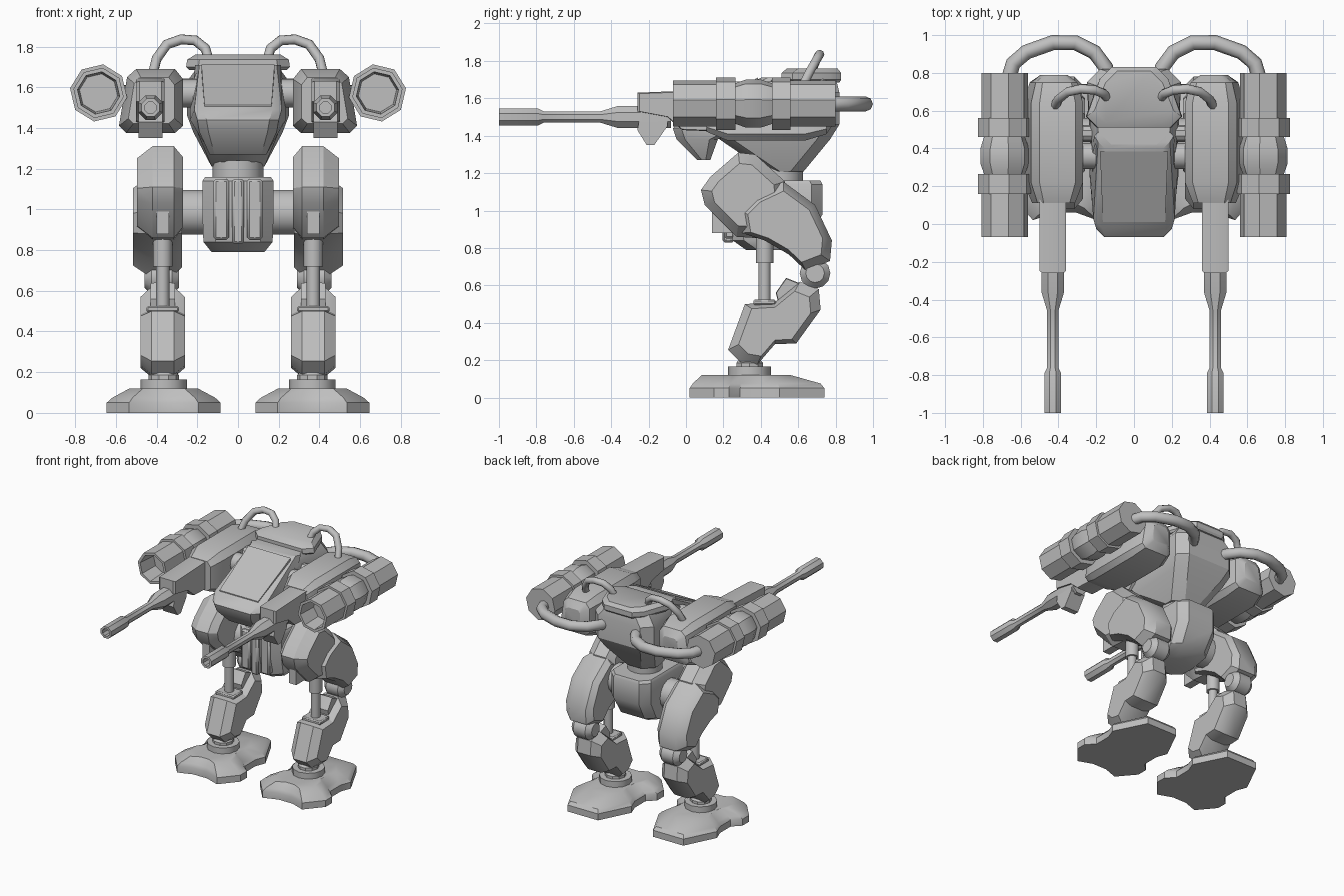
import bpy, bmesh, math
from mathutils import Vector

if "Cube" in bpy.data.objects:
    bpy.data.objects.remove(bpy.data.objects["Cube"])

grey = bpy.data.materials.new("light_grey")
grey.diffuse_color = (0.52, 0.52, 0.52, 1)
grey.use_nodes = True
grey.node_tree.nodes["Principled BSDF"].inputs["Base Color"].default_value = grey.diffuse_color


def finish(ob, mirror=False, bevel=0, angle=32):
    ob.data.materials.clear()
    ob.data.materials.append(grey)
    bpy.ops.object.select_all(action='DESELECT')
    bpy.context.view_layer.objects.active = ob
    ob.select_set(True)
    bpy.ops.object.shade_smooth_by_angle(angle=math.radians(angle))
    if bevel:
        m = ob.modifiers.new("bevel", 'BEVEL')
        m.width, m.segments = bevel, 1
    if mirror:
        ob.modifiers.new("mirror", 'MIRROR').use_mirror_merge = False
    return ob


def loft(name, rings, **kw):
    """Skin a list of equal-length closed rings and cap both ends."""
    bm = bmesh.new()
    vs = [[bm.verts.new(p) for p in r] for r in rings]
    n = len(rings[0])
    for a, b in zip(vs, vs[1:]):
        for i in range(n):
            bm.faces.new((a[i], a[(i + 1) % n], b[(i + 1) % n], b[i]))
    bm.faces.new(vs[0])
    bm.faces.new(vs[-1])
    bmesh.ops.recalc_face_normals(bm, faces=bm.faces)
    me = bpy.data.meshes.new(name)
    bm.to_mesh(me)
    bm.free()
    ob = bpy.data.objects.new(name, me)
    bpy.context.collection.objects.link(ob)
    return finish(ob, **kw)


def hull(name, levels, c=0.05, **kw):
    """Stack of chamfered trapezoids: (z, front half width, back half width, y front, y back)."""
    rings = []
    for z, f, b, y0, y1 in levels:
        k = min(c, (y1 - y0) * 0.35)
        half = [(f - k, y0), (f, y0 + k), (b, y1 - k), (b - k, y1)]
        rings.append([(x, y, z) for x, y in half] + [(-x, y, z) for x, y in reversed(half)])
    return loft(name, rings, **kw)


def prism(name, profile, layers, **kw):
    """Side profile (y, z) swept across x; layers are (x, scale about the centre)."""
    cy = sum(p[0] for p in profile) / len(profile)
    cz = sum(p[1] for p in profile) / len(profile)
    return loft(name, [[(x, cy + (y - cy) * s, cz + (z - cz) * s) for y, z in profile]
                       for x, s in layers], **kw)


def box(name, x0, x1, y0, y1, z0, z1, **kw):
    return prism(name, [(y0, z0), (y1, z0), (y1, z1), (y0, z1)], [(x0, 1), (x1, 1)], **kw)


def lathe(name, profile, centre, axis, n=8, turn=0.0, **kw):
    """Revolve (radius, position) pairs about an axis through the centre."""
    rings = []
    for r, t in profile:
        ring = []
        for i in range(n):
            a = 2 * math.pi * i / n + turn
            u, v = max(r, 0.001) * math.cos(a), max(r, 0.001) * math.sin(a)
            p = {'x': (t, u, v), 'y': (u, t, v), 'z': (u, v, t)}[axis]
            ring.append(Vector(centre) + Vector(p))
        rings.append(ring)
    return loft(name, rings, **kw)


def cable(name, points, radius):
    cu = bpy.data.curves.new(name, 'CURVE')
    cu.dimensions = '3D'
    cu.bevel_depth, cu.bevel_resolution, cu.use_fill_caps = radius, 2, True
    sp = cu.splines.new('POLY')
    sp.points.add(len(points) - 1)
    for p, co in zip(sp.points, points):
        p.co = (*co, 1)
    ob = bpy.data.objects.new(name, cu)
    bpy.context.collection.objects.link(ob)
    bpy.ops.object.select_all(action='DESELECT')
    bpy.context.view_layer.objects.active = ob
    ob.select_set(True)
    bpy.ops.object.convert(target='MESH')
    finish(bpy.context.view_layer.objects.active, mirror=True, angle=50)


# Torso: rear hull, cockpit nose, canopy, brim
hull("torso_hull", [(1.21, .13, .13, .43, .63), (1.38, .20, .22, .18, .77), (1.46, .22, .25, .12, .82),
                    (1.63, .22, .25, .30, .82), (1.71, .19, .19, .42, .80)], c=.07)
hull("cockpit", [(1.27, .14, .13, .06, .13), (1.38, .19, .20, -.05, .17), (1.44, .20, .235, -.07, .30),
                 (1.49, .215, .235, -.02, .38), (1.71, .19, .21, .40, .50)], c=.045)
canopy = [(.165, .01, 1.505), (.18, .385, 1.703)]
loft("canopy", [[(s * x, y, z + d) for s, (x, y, z) in
                 ((1, canopy[0]), (1, canopy[1]), (-1, canopy[1]), (-1, canopy[0]))]
                for d in (-.02, .008)])
hull("brim", [(1.685, .24, .17, .52, .82), (1.70, .255, .18, .51, .83), (1.735, .25, .18, .51, .83),
              (1.76, .21, .15, .54, .81)], c=.06)
lathe("shoulder_axle", [(.07, -.32), (.07, .32)], (0, .36, 1.57), 'x', 12)
lathe("shoulder_rod", [(.045, -.32), (.045, .32)], (0, .48, 1.60), 'x', 10)

# Shoulder pods: one cross-section, shrunk toward both ends
section = [(.585, 1.41), (.545, 1.65), (.50, 1.69), (.31, 1.69), (.27, 1.64), (.27, 1.41), (.31, 1.375), (.55, 1.375)]
loft("shoulder_pod", [[(.42 + (x - .42) * s, y, 1.54 + (z - 1.54) * s) for x, z in section]
                      for y, s in ((.11, .72), (.22, 1), (.64, 1), (.75, .8), (.79, .45))], mirror=True)

# Launcher tubes with two raised bands and an open front
lathe("launcher", [(0, .08), (.095, .08), (.105, -.07), (.125, -.07), (.125, .16), (.142, .16), (.142, .265),
                   (.11, .265), (.13, .32), (.13, .40), (.11, .46), (.142, .46), (.142, .56), (.125, .56),
                   (.125, .80), (0, .80)], (.685, 0, 1.572), 'y', 8, .16, mirror=True)

# Arm guns
lathe("gun_barrel", [(0, -.92), (.03, -.92), (.03, -1), (.048, -1), (.048, -.79), (.032, -.76), (.032, -.46),
                     (.065, -.36), (.065, -.08), (0, -.08)], (.43, 0, 1.5), 'y', 8, math.pi / 8, mirror=True)
prism("gun_body", [(-.26, 1.53), (-.26, 1.63), (.24, 1.65), (.24, 1.42), (-.02, 1.43), (-.10, 1.50)],
      [(.36, .95), (.375, 1), (.485, 1), (.50, .95)], mirror=True)
prism("gun_magazine", [(-.26, 1.43), (-.21, 1.35), (-.17, 1.35), (-.10, 1.45), (-.10, 1.54), (-.24, 1.54)],
      [(.37, 1), (.49, 1)], mirror=True)

# Cables on top and behind
cable("top_cable", [(.42, .62, 1.66), (.40, .66, 1.74), (.35, .70, 1.81), (.28, .715, 1.835),
                    (.21, .71, 1.83), (.16, .69, 1.79), (.14, .66, 1.72)], .025)
cable("rear_cable", [(.66, .78, 1.57), (.64, .85, 1.57), (.57, .91, 1.57), (.43, .96, 1.57), (.31, .96, 1.57),
                     (.21, .91, 1.57), (.15, .83, 1.57), (.14, .76, 1.57)], .04)

# Pelvis
lathe("waist", [(.125, 1.13), (.125, 1.24)], (0, .50, 0), 'z', 16)
hull("pelvis", [(.79, .13, .13, .32, .56), (.84, .17, .16, .25, .65), (.98, .175, .17, .22, .73),
                (1.14, .175, .17, .22, .73), (1.16, .16, .16, .24, .72)], c=.06)
box("pelvis_centre_rib", -.03, .03, .195, .26, .83, 1.15, bevel=.012)
box("pelvis_side_rib", .045, .12, .205, .26, .85, 1.15, mirror=True, bevel=.012)
lathe("hip_axle", [(.112, -.33), (.112, .33)], (0, .45, .985), 'x', 14)

# Legs
prism("thigh", [(.08, 1.11), (.13, 1.18), (.28, 1.31), (.37, 1.30), (.53, 1.155), (.54, .98), (.42, .85),
                (.27, .86), (.10, 1.03)], [(.27, .76), (.315, 1), (.42, 1), (.495, .74)], mirror=True)
prism("knee_guard", [(.36, 1.08), (.52, 1.155), (.69, 1.03), (.78, .84), (.77, .73), (.64, .68), (.55, .765),
                     (.42, .84), (.30, .88), (.28, 1.0)], [(.275, .84), (.315, 1), (.45, 1), (.515, .80)], mirror=True)
box("piston_mount", .34, .40, .14, .30, .88, 1.01, mirror=True)
lathe("knee_joint", [(.05, -.085), (.082, -.05), (.082, .05), (.05, .085)], (.375, .69, .665), 'x', 12, mirror=True)
lathe("piston", [(.033, .50), (.033, .72), (.047, .72), (.047, .88)], (.37, .42, 0), 'z', 12, mirror=True)
box("piston_base", .29, .45, .36, .48, .495, .525, mirror=True, bevel=.008)
prism("shin", [(.225, .255), (.315, .50), (.475, .51), (.61, .62), (.71, .58), (.72, .47),
               (.59, .29), (.475, .285), (.38, .175), (.29, .19)],
      [(.26, .78), (.315, 1), (.425, 1), (.48, .78)], mirror=True)
prism("calf_plate", [(.48, .56), (.535, .64), (.61, .61), (.66, .50), (.50, .48)],
      [(.31, .95), (.33, 1), (.41, 1), (.43, .95)], mirror=True)
lathe("ankle_ball", [(.075, .14), (.075, .185), (.045, .22)], (.365, .34, 0), 'z', 10, mirror=True)
lathe("ankle_ring", [(.115, .10), (.115, .165)], (.365, .34, 0), 'z', 12, mirror=True)

# Feet: notched outline with two front toes, sloped up to a small flat top
half = [(.06, .06), (.17, .02), (.28, .15), (.28, .23), (.22, .29), (.22, .42), (.25, .50), (.13, .74)]
outline = half + [(-x, y) for x, y in reversed(half)]


def foot_ring(z, s, back=.74):
    return [(.365 + x * s, min(.34 + (y - .34) * (s + 1) / 2, back), z) for x, y in outline]


loft("foot", [foot_ring(0, 1), foot_ring(.05, 1), foot_ring(.075, .9), foot_ring(.12, .6, .56)], mirror=True)
